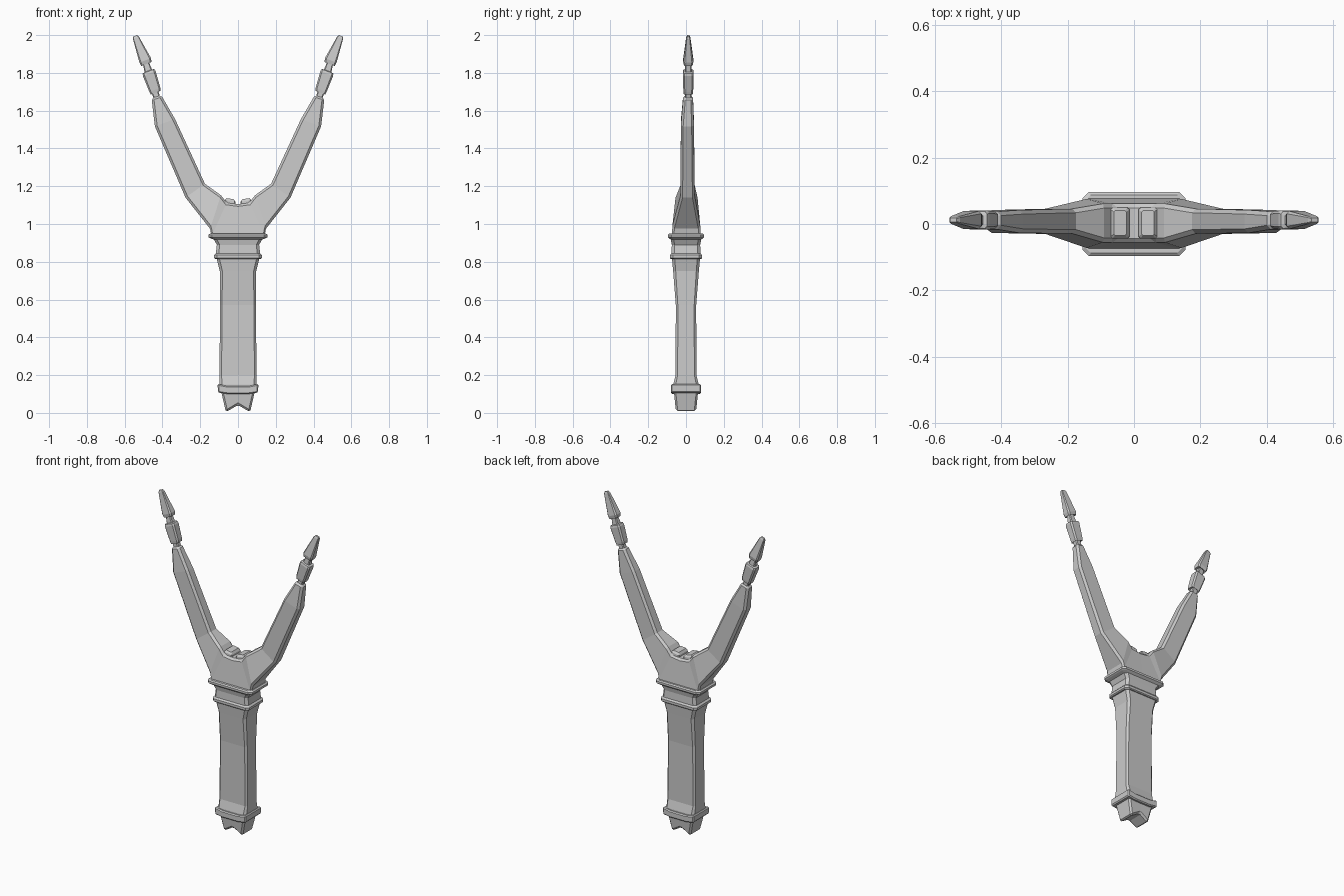
import bpy
from mathutils import Vector


def make(name, verts, faces, mirror=False, bevel=0):
    me = bpy.data.meshes.new(name)
    me.from_pydata([tuple(v) for v in verts], [], faces)
    ob = bpy.data.objects.new(name, me)
    bpy.context.collection.objects.link(ob)
    if mirror:
        m = ob.modifiers.new("mirror", 'MIRROR')
        m.merge_threshold = 0.0005
    if bevel:
        b = ob.modifiers.new("bevel", 'BEVEL')
        b.width = bevel
        b.segments = 1
        b.limit_method = 'ANGLE'
        b.angle_limit = 0.7
    return ob


def loft(name, sections, u=(1, 0, 0), chamfer=0.2, mirror=False):
    """Chamfered rectangles (centre, half width along u, half depth in y)."""
    u, v = Vector(u).normalized(), Vector((0, 1, 0))
    verts, faces = [], []
    for c, a, b in sections:
        k = chamfer * min(a, b)
        for p, q in ((a, k - b), (a, b - k), (a - k, b), (k - a, b),
                     (-a, b - k), (-a, k - b), (k - a, -b), (a - k, -b)):
            verts.append(Vector(c) + u * p + v * q)
    n = len(sections)
    for i in range(n - 1):
        for j in range(8):
            k = (j + 1) % 8
            faces.append((i*8 + j, i*8 + k, i*8 + 8 + k, i*8 + 8 + j))
    faces += [tuple(range(7, -1, -1)), tuple(range(n*8 - 8, n*8))]
    return make(name, verts, faces, mirror)


def slab(name, stations, bevel):
    """Mirrored strip; each station is upper and lower (x, z, y front, y back)."""
    verts, faces = [], []
    for (x, z, f, b), (X, Z, F, B) in stations:
        verts += [(x, z, f), (X, Z, F), (X, Z, B), (x, z, b)]
    verts = [(x, y, z) for x, z, y in verts]
    n = len(stations)
    for i in range(n - 1):
        for j in range(4):
            k = (j + 1) % 4
            faces.append((i*4 + j, i*4 + k, i*4 + 4 + k, i*4 + 4 + j))
    e = n*4 - 4
    faces.append((e, e + 1, e + 2, e + 3))
    return make(name, verts, [f[::-1] for f in faces], True, bevel)


def upright(name, rows):
    return loft(name, [((0, 0, z), a, b) for z, a, b in rows])


# Grip and the stepped collar above it
upright("grip", [(.12, .098, .068), (.15, .098, .068), (.2, .098, .055),
                 (.57, .095, .054), (.75, .096, .068), (.825, .115, .075)])
upright("upper_collar", [(.815, .12, .08), (.82, .127, .085), (.835, .127, .085),
                         (.845, .117, .077), (.89, .112, .075), (.918, .128, .081),
                         (.925, .148, .09), (.93, .156, .096), (.943, .156, .096),
                         (.949, .148, .088)])

# Notched pommel and its band
slab("pommel", [((0, .13, -.066, .066), (0, .042, -.056, .056)),
                ((.093, .13, -.066, .066), (.064, .004, -.053, .053))], .01)
slab("pommel_band", [((0, .142, -.08, .08), (0, .1, -.08, .08)),
                     ((.055, .142, -.08, .08), (.055, .1, -.08, .08)),
                     ((.108, .153, -.08, .08), (.106, .108, -.08, .08))], .006)

# Fork body with both arms
slab("fork", [((0, 1.105, -.055, .06), (0, .935, -.075, .078)),
              ((.06, 1.113, -.055, .06), (.14, .935, -.075, .078)),
              ((.09, 1.152, -.054, .06), (.148, .975, -.074, .077)),
              ((.175, 1.213, -.029, .046), (.278, 1.14, -.03, .046)),
              ((.333, 1.555, -.027, .042), (.44, 1.517, -.027, .042)),
              ((.407, 1.683, -.015, .037), (.458, 1.668, -.015, .037))], .012)

# Pads in the crotch of the fork
loft("crotch_pad", [((.042, .003, 1.09), .03, .048), ((.042, .003, 1.122), .028, .046),
                    ((.042, .003, 1.134), .019, .037)], u=(1, 0, .15), mirror=True)

# Arm tips: neck, knuckle, neck, pointed end
rows = [(.427, 1.66, .018, .017), (.440, 1.70, .018, .017), (.436, 1.695, .028, .024),
        (.440, 1.71, .031, .026), (.470, 1.797, .036, .029), (.474, 1.808, .033, .026),
        (.475, 1.811, .021, .018), (.487, 1.85, .017, .015), (.485, 1.847, .029, .023),
        (.491, 1.866, .033, .027), (.540, 1.985, .017, .011), (.545, 1.996, .011, .006)]
loft("arm_tip", [((x, .012, z), a, b) for x, z, a, b in rows],
     u=(.93, 0, -.36), chamfer=.3, mirror=True)
